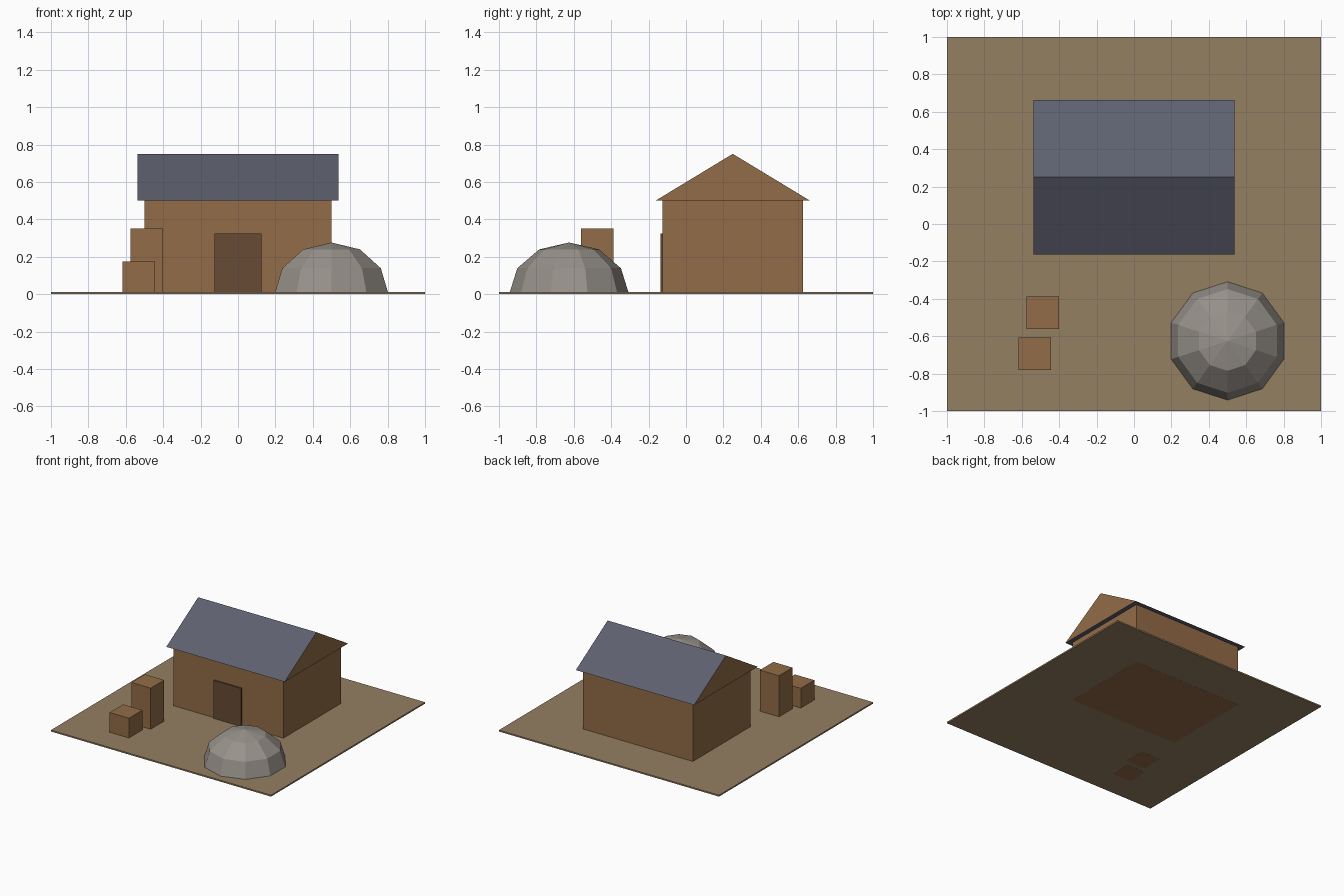
import bpy
import bmesh
from math import sin, cos, pi

cube = bpy.data.objects.get("Cube")
if cube:
    bpy.data.objects.remove(cube, do_unlink=True)


def material(name, colour):
    mat = bpy.data.materials.new(name)
    mat.use_nodes = True
    mat.diffuse_color = (*colour, 1)
    bsdf = mat.node_tree.nodes["Principled BSDF"]
    bsdf.inputs["Base Color"].default_value = (*colour, 1)
    bsdf.inputs["Roughness"].default_value = 0.9
    return mat


earth = material("earth", (0.30, 0.214, 0.122))
wood = material("wood", (0.29, 0.15, 0.063))
dark_wood = material("dark wood", (0.135, 0.07, 0.033))
slate = material("slate", (0.11, 0.117, 0.16))
stone = material("stone", (0.31, 0.285, 0.255))


def finish(name, bm, *mats):
    mesh = bpy.data.meshes.new(name)
    bm.to_mesh(mesh)
    bm.free()
    for mat in mats:
        mesh.materials.append(mat)
    obj = bpy.data.objects.new(name, mesh)
    bpy.context.collection.objects.link(obj)
    return obj


def box(name, low, high, mat):
    bm = bmesh.new()
    bmesh.ops.create_cube(bm, size=1)
    for v in bm.verts:
        v.co = [(a + b) / 2 + c * (b - a) for a, b, c in zip(low, high, v.co)]
    return finish(name, bm, mat)


# Ground slab, a hair above the footings so their undersides show
box("ground", (-1, -1, 0.0005), (1, 1, 0.0125), earth)

# House walls and door
box("house_walls", (-0.5, -0.125, 0), (0.5, 0.625, 0.5), wood)
box("door", (-0.125, -0.1375, 0.0006), (0.125, -0.1125, 0.325), dark_wood)

# Gabled roof: slate slopes and underside, wooden gable ends
bm = bmesh.new()
profile = [(-0.1625, 0.5), (0.6625, 0.5), (0.25, 0.75)]
gable = bm.faces.new([bm.verts.new((-0.5375, y, z)) for y, z in profile])
ext = bmesh.ops.extrude_face_region(bm, geom=[gable], use_keep_orig=True)
moved = [g for g in ext["geom"] if isinstance(g, bmesh.types.BMVert)]
bmesh.ops.translate(bm, vec=(1.075, 0, 0), verts=moved)
bmesh.ops.recalc_face_normals(bm, faces=bm.faces)
for f in bm.faces:
    f.material_index = 1 if abs(f.normal.x) > 0.9 else 0
finish("roof", bm, slate, wood)

# Crates
box("tall_crate", (-0.575, -0.5625, 0), (-0.4, -0.3875, 0.35), wood)
box("small_crate", (-0.6188, -0.7813, 0), (-0.4438, -0.6063, 0.175), wood)

# Faceted stone dome: a quarter arc spun into ten sides
bm = bmesh.new()
arc = [bm.verts.new((0, 0.32 * cos(i * pi / 6), 0.275 * sin(i * pi / 6)))
       for i in range(4)]
edges = [bm.edges.new(pair) for pair in zip(arc, arc[1:])]
bmesh.ops.spin(bm, geom=arc + edges, axis=(0, 0, 1), cent=(0, 0, 0),
               angle=2 * pi, steps=10)
bmesh.ops.remove_doubles(bm, verts=bm.verts, dist=0.001)
bmesh.ops.recalc_face_normals(bm, faces=bm.faces)
if sum(f.normal.z for f in bm.faces) < 0:
    bmesh.ops.reverse_faces(bm, faces=bm.faces)
bmesh.ops.translate(bm, vec=(0.5, -0.625, 0.001), verts=bm.verts)
finish("stone_dome", bm, stone)
